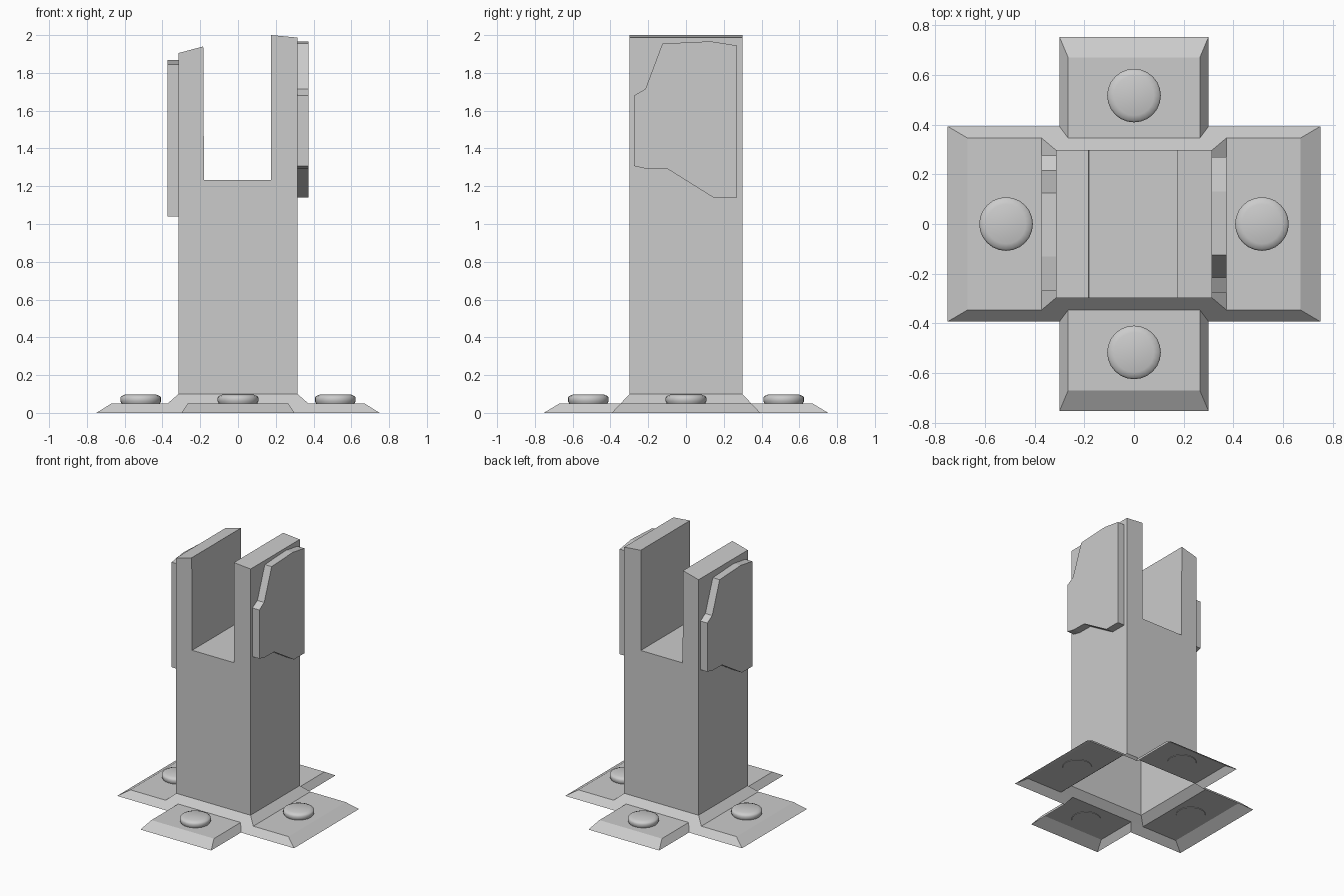
import bpy, bmesh, math

if "Cube" in bpy.data.objects:
    bpy.data.objects.remove(bpy.data.objects["Cube"])


def make_object(name, bm):
    mesh = bpy.data.meshes.new(name)
    bm.to_mesh(mesh)
    bm.free()
    obj = bpy.data.objects.new(name, mesh)
    bpy.context.collection.objects.link(obj)
    return obj


def prism(name, ring_a, ring_b, skip_side=None):
    """Closed prism between two matching rings; one side can be left open."""
    bm = bmesh.new()
    a = [bm.verts.new(p) for p in ring_a]
    b = [bm.verts.new(p) for p in ring_b]
    n = len(a)
    bm.faces.new(a)
    bm.faces.new(b[::-1])
    sides = [bm.faces.new((a[(i + 1) % n], a[i], b[i], b[(i + 1) % n])) for i in range(n)]
    bmesh.ops.recalc_face_normals(bm, faces=bm.faces)
    if skip_side is not None:
        bmesh.ops.delete(bm, geom=[sides[skip_side]], context='FACES_ONLY')
    return make_object(name, bm)


# Forked post, hollow and open at the bottom
profile = [(-0.315, 0.1), (0.315, 0.1), (0.315, 1.987), (0.175, 2.0),
           (0.175, 1.232), (-0.18, 1.232), (-0.184, 1.94), (-0.315, 1.905)]
prism("post", [(x, -0.298, z) for x, z in profile],
      [(x, 0.298, z) for x, z in profile], skip_side=0)

# Side plates: the left one is turned half round and set lower
plate = [(-0.275, 1.68), (-0.215, 1.715), (-0.125, 1.955), (0.13, 1.967), (0.27, 1.945),
         (0.27, 1.14), (0.145, 1.14), (-0.095, 1.29), (-0.21, 1.292), (-0.275, 1.307)]
for name, s, drop in (("right_plate", 1, 0.0), ("left_plate", -1, 0.1)):
    prism(name, [(s * 0.313, s * y, z - drop) for y, z in plate],
          [(s * 0.373, s * y, z - drop) for y, z in plate])

# Cross-shaped foot: one quarter of an open sheet, mirrored twice
T, M = 0.1, 0.05
p = {
    "a0": (0.315, 0, T), "a1": (0.315, 0.298, T), "a2": (0, 0.298, T),
    "b0": (0.372, 0, M), "b1": (0.372, 0.346, M), "b2": (0.265, 0.346, M), "b3": (0, 0.346, M),
    "c0": (0.67, 0, M), "c1": (0.67, 0.346, M),
    "d0": (0.75, 0, 0), "d1": (0.75, 0.393, 0), "d2": (0.3, 0.393, 0),
    "e0": (0.265, 0.67, M), "e1": (0, 0.67, M),
    "f0": (0.3, 0.753, 0), "f1": (0, 0.753, 0),
}
faces = ["a0 a1 b1 b0", "a2 a1 b1 b2 b3",      # skirt round the post
         "b0 c0 c1 b1", "c0 d0 d1 c1", "b2 b1 c1 d1 d2",   # side flap
         "b3 b2 e0 e1", "e1 e0 f0 f1", "b2 d2 f0 e0"]      # front/back flap
bm = bmesh.new()
v = {k: bm.verts.new(co) for k, co in p.items()}
for names in faces:
    f = bm.faces.new([v[k] for k in names.split()])
    f.normal_update()
    if f.normal.z < 0:
        f.normal_flip()
foot = make_object("foot", bm)
mirror = foot.modifiers.new("mirror", 'MIRROR')
mirror.use_axis = (True, True, False)


# Rivets: one on each flap
def rivet(name, cx, cy, sides=24):
    rings = [(0.1, 0.047), (0.108, 0.062), (0.108, 0.081), (0.102, 0.089), (0.08, 0.098)]
    bm = bmesh.new()
    loops = [[bm.verts.new((cx + r * math.cos(2 * math.pi * i / sides),
                            cy + r * math.sin(2 * math.pi * i / sides), z))
              for i in range(sides)] for r, z in rings]
    for lo, hi in zip(loops, loops[1:]):
        for i in range(sides):
            j = (i + 1) % sides
            bm.faces.new((lo[i], lo[j], hi[j], hi[i]))
    bm.faces.new(loops[0][::-1])
    bm.faces.new(loops[-1])
    obj = make_object(name, bm)
    bpy.ops.object.select_all(action='DESELECT')
    obj.select_set(True)
    bpy.context.view_layer.objects.active = obj
    bpy.ops.object.shade_smooth_by_angle(angle=math.radians(40))


for name, x, y in (("right", 0.515, 0), ("left", -0.515, 0),
                   ("back", 0, 0.517), ("front", 0, -0.517)):
    rivet(name + "_rivet", x, y)
